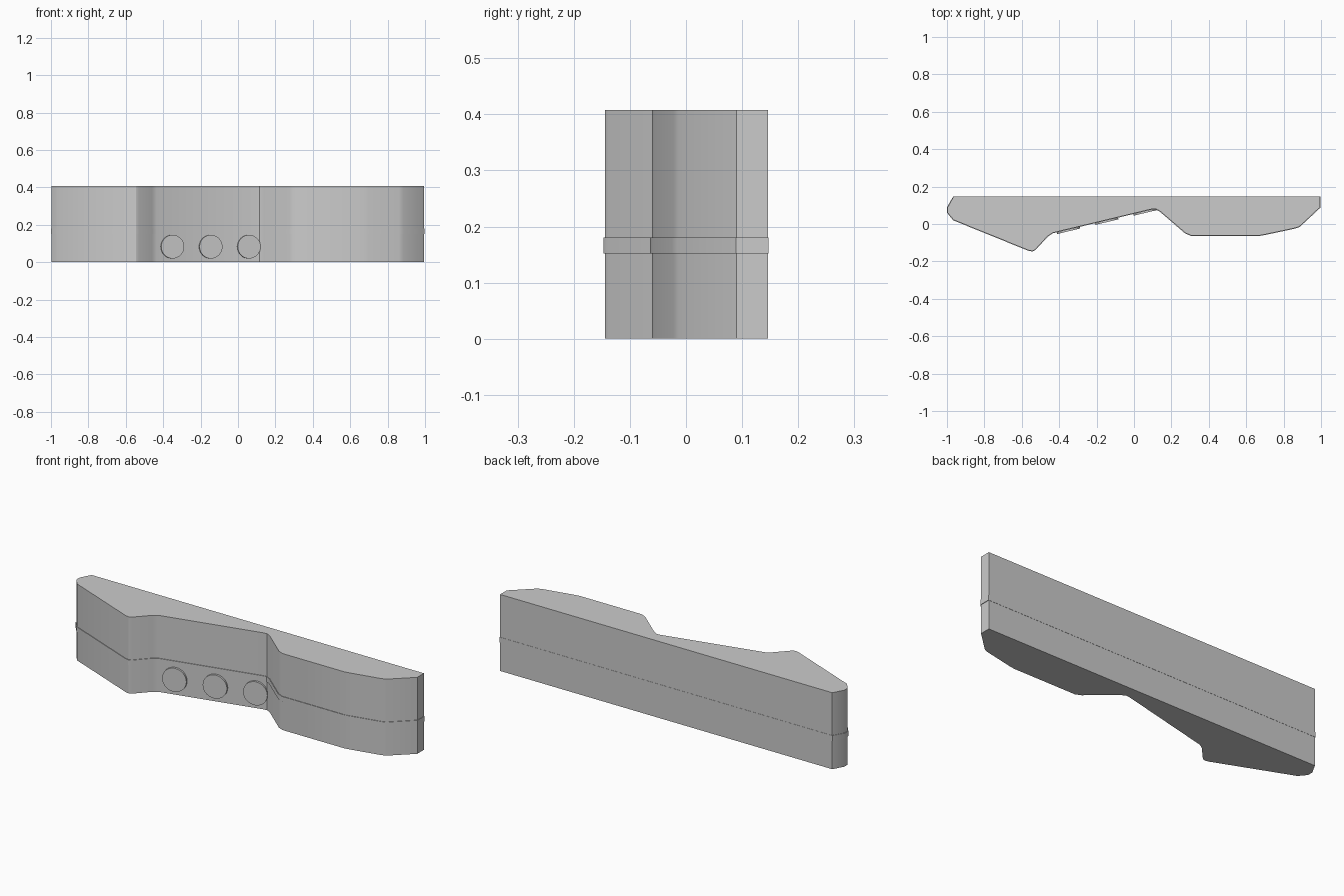
import bpy, bmesh, math
from mathutils import Vector, Matrix

if "Cube" in bpy.data.objects:
    bpy.data.objects.remove(bpy.data.objects["Cube"])

# Plan outline of the wall, counter-clockwise from the rear left corner
OUTLINE = [(-0.965, 0.146), (-0.996, 0.09), (-0.996, 0.06), (-0.965, 0.022),
           (-0.565, -0.14), (-0.545, -0.144), (-0.53, -0.138), (-0.46, -0.063),
           (-0.435, -0.047), (0.095, 0.08), (0.115, 0.082), (0.14, 0.068),
           (0.275, -0.048), (0.305, -0.061), (0.67, -0.061), (0.70, -0.056),
           (0.86, -0.022), (0.885, -0.013), (0.995, 0.09), (0.995, 0.146)]


def extrude_plan(name, pts, z0, z1):
    bm = bmesh.new()
    face = bm.faces.new([bm.verts.new((x, y, z0)) for x, y in pts])
    top = bmesh.ops.extrude_face_region(bm, geom=[face])
    verts = [g for g in top["geom"] if isinstance(g, bmesh.types.BMVert)]
    bmesh.ops.translate(bm, verts=verts, vec=(0, 0, z1 - z0))
    bmesh.ops.recalc_face_normals(bm, faces=bm.faces)
    return finish(name, bm)


def finish(name, bm):
    mesh = bpy.data.meshes.new(name)
    bm.to_mesh(mesh)
    bm.free()
    ob = bpy.data.objects.new(name, mesh)
    bpy.context.collection.objects.link(ob)
    bpy.context.view_layer.objects.active = ob
    bpy.ops.object.select_all(action='DESELECT')
    ob.select_set(True)
    bpy.ops.object.shade_smooth_by_angle(angle=math.radians(32))
    return ob


def offset_plan(pts, d):
    # Mitred outward offset of a counter-clockwise outline
    out = []
    for i, p in enumerate(pts):
        p = Vector(p)
        a = (p - Vector(pts[i - 1])).normalized()
        b = (Vector(pts[(i + 1) % len(pts)]) - p).normalized()
        na, nb = Vector((a.y, -a.x)), Vector((b.y, -b.x))
        out.append(tuple(p + (na + nb) * d / (1 + na.dot(nb))))
    return out


# Main wall body
extrude_plan("wall_body", OUTLINE, 0, 0.408)

# Thin raised trim strip running around the wall
strip = [(x, min(y, 0.147)) for x, y in offset_plan(OUTLINE, 0.003)]
extrude_plan("trim_strip", strip, 0.152, 0.18)

# Three round discs on the slanted front panel
a, b = Vector((-0.435, -0.047)), Vector((0.095, 0.08))
angle = math.atan2(b.y - a.y, b.x - a.x)
for i, x in enumerate((-0.352, -0.147, 0.057)):
    y = a.y + (x - a.x) * math.tan(angle)
    bm = bmesh.new()
    bmesh.ops.create_cone(bm, cap_ends=True, segments=32, radius1=0.063,
                          radius2=0.063, depth=0.024)
    mat = (Matrix.Translation((x, y, 0.083)) @ Matrix.Rotation(angle, 4, 'Z')
           @ Matrix.Rotation(math.pi / 2, 4, 'X'))
    bmesh.ops.transform(bm, matrix=mat, verts=bm.verts)
    finish(f"round_disc_{i + 1}", bm)
